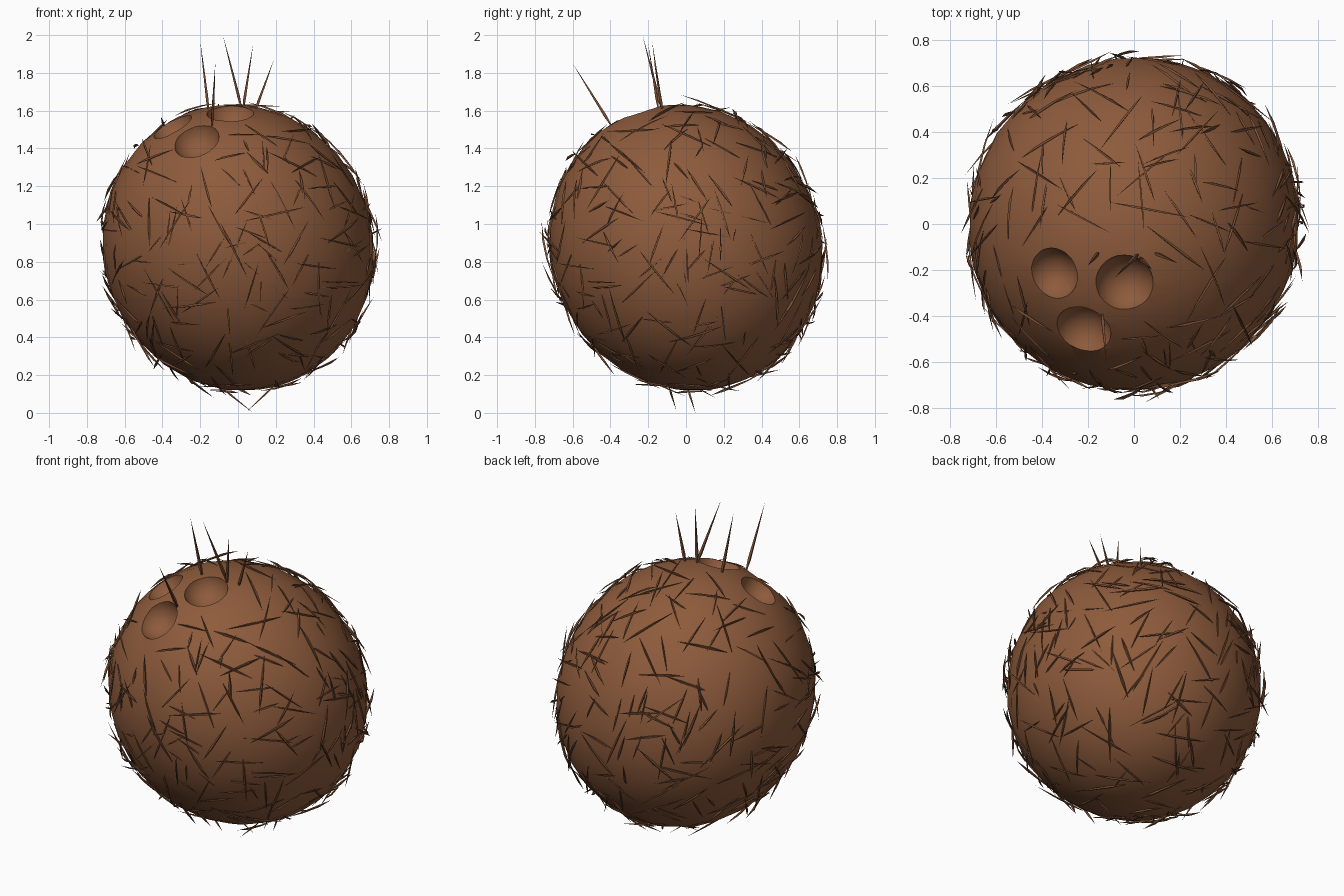
import bpy, bmesh, math, random
from mathutils import Vector, Matrix

if "Cube" in bpy.data.objects:
    bpy.data.objects.remove(bpy.data.objects["Cube"])

random.seed(11)
CENTRE = Vector((0, 0, 0.875))
AXIS = Vector((-0.28, -0.42, 0.86)).normalized()   # direction of the three-eyed end
LONG, WIDE = 0.772, 0.715
ROT = AXIS.to_track_quat('Z', 'Y').to_matrix()


def material(name, rgb):
    m = bpy.data.materials.new(name)
    m.diffuse_color = (*rgb, 1)
    m.use_nodes = True
    m.node_tree.nodes["Principled BSDF"].inputs["Base Color"].default_value = m.diffuse_color
    return m


def make_object(name, bm, mat):
    me = bpy.data.meshes.new(name)
    bmesh.ops.recalc_face_normals(bm, faces=bm.faces[:])
    bm.to_mesh(me)
    bm.free()
    ob = bpy.data.objects.new(name, me)
    bpy.context.collection.objects.link(ob)
    me.materials.append(mat)
    return ob


def surface(d):
    """Point on the shell and its outward normal in direction d."""
    l = ROT.transposed() @ d.normalized()
    r = 1 / math.sqrt((l.x**2 + l.y**2) / WIDE**2 + l.z**2 / LONG**2)
    p = l * r
    n = ROT @ Vector((p.x / WIDE**2, p.y / WIDE**2, p.z / LONG**2))
    return CENTRE + d.normalized() * r, n.normalized()


def spindle(bm, stations):
    """Four-sided fibre through (point, radius) stations, pointed at both ends."""
    direction = (stations[-1][0] - stations[0][0]).normalized()
    u = direction.orthogonal().normalized()
    v = direction.cross(u)
    rings = []
    for p, r in stations:
        if r == 0:
            rings.append([bm.verts.new(p)] * 4)
        else:
            rings.append([bm.verts.new(p + r * w) for w in (u, v, -u, -v)])
    for a, b in zip(rings, rings[1:]):
        for i in range(4):
            j = (i + 1) % 4
            bm.faces.new(list(dict.fromkeys((a[i], a[j], b[j], b[i]))))


husk_mat = material("husk_brown", (0.27, 0.105, 0.045))
fibre_mat = material("fibre_brown", (0.20, 0.08, 0.035))

# Shell: slightly elongated, tilted sphere
bm = bmesh.new()
bmesh.ops.create_uvsphere(bm, u_segments=32, v_segments=16, radius=1)
bm.transform(Matrix.Translation(CENTRE) @ ROT.to_4x4() @ Matrix.Diagonal((WIDE, WIDE, LONG, 1)))
shell = make_object("shell", bm, husk_mat)

# Three round germination pores sunk into the tilted end
eyes = []
bm = bmesh.new()
for x, y, r in ((-0.34, -0.21, 0.118), (-0.04, -0.25, 0.13), (-0.215, -0.45, 0.128)):
    z = math.sqrt(0.745**2 - x * x - y * y)
    p, n = surface(Vector((x, y, z)))
    eyes.append(p)
    bmesh.ops.create_uvsphere(bm, u_segments=28, v_segments=14, radius=r,
                              matrix=Matrix.Translation(p + n * 0.02))
cutter = make_object("pore_cutter", bm, husk_mat)
cutter.hide_render = True
cutter.hide_set(True)
mod = shell.modifiers.new("pores", 'BOOLEAN')
mod.operation = 'DIFFERENCE'
mod.object = cutter
mod.solver = 'EXACT'
bpy.context.view_layer.objects.active = shell
shell.select_set(True)
bpy.ops.object.modifier_apply(modifier="pores")
bpy.data.objects.remove(cutter)
bpy.ops.object.shade_smooth_by_angle(angle=math.radians(30))

# Coarse fibres lying roughly tangent to the shell
bm = bmesh.new()
made = 0
while made < 380:
    d = Vector([random.gauss(0, 1) for _ in range(3)])
    p, n = surface(d)
    if min((p - e).length for e in eyes) < 0.2:
        continue
    t = n.orthogonal().normalized()
    t = Matrix.Rotation(random.uniform(0, math.tau), 3, n) @ t
    t = (t + n * random.uniform(-0.22, 0.22)).normalized()
    half = random.uniform(0.09, 0.18)
    mid = p + n * random.uniform(-0.008, 0.015)
    a, b = mid - t * half, mid + t * half
    if any(abs(q.x) > 0.8 or abs(q.y) > 0.81 or q.z < 0.02 for q in (a, b)):
        continue
    r = random.uniform(0.005, 0.008)
    bend = n * random.uniform(-0.004, 0.012)
    spindle(bm, [(a, 0), (mid - t * half * 0.4 + bend, r), (mid + t * half * 0.3 + bend, r * 0.8), (b, 0)])
    made += 1
# Stray fibres hanging lowest
for a, b in (((-0.12, 0.0, 0.16), (0.08, 0.05, 0.0)), ((0.22, -0.1, 0.17), (0.05, -0.05, 0.01))):
    a, b = Vector(a), Vector(b)
    spindle(bm, [(a, 0), (a.lerp(b, 0.4), 0.007), (b, 0)])
make_object("husk_fibres", bm, fibre_mat)

# Upright tuft beside the pores
bm = bmesh.new()
for base, tip in (((-0.15, -0.12, 1.55), (-0.20, -0.18, 1.97)),
                  ((0.03, -0.12, 1.57), (-0.08, -0.23, 2.0)),
                  ((0.02, -0.14, 1.57), (0.08, -0.20, 1.95)),
                  ((0.08, -0.12, 1.57), (0.19, -0.17, 1.87)),
                  ((-0.14, -0.37, 1.48), (-0.12, -0.60, 1.85))):
    a, b = Vector(base), Vector(tip)
    spindle(bm, [(a, 0), (a.lerp(b, 0.25), 0.01), (a.lerp(b, 0.6), 0.006), (b, 0)])
make_object("top_tuft", bm, fibre_mat)
